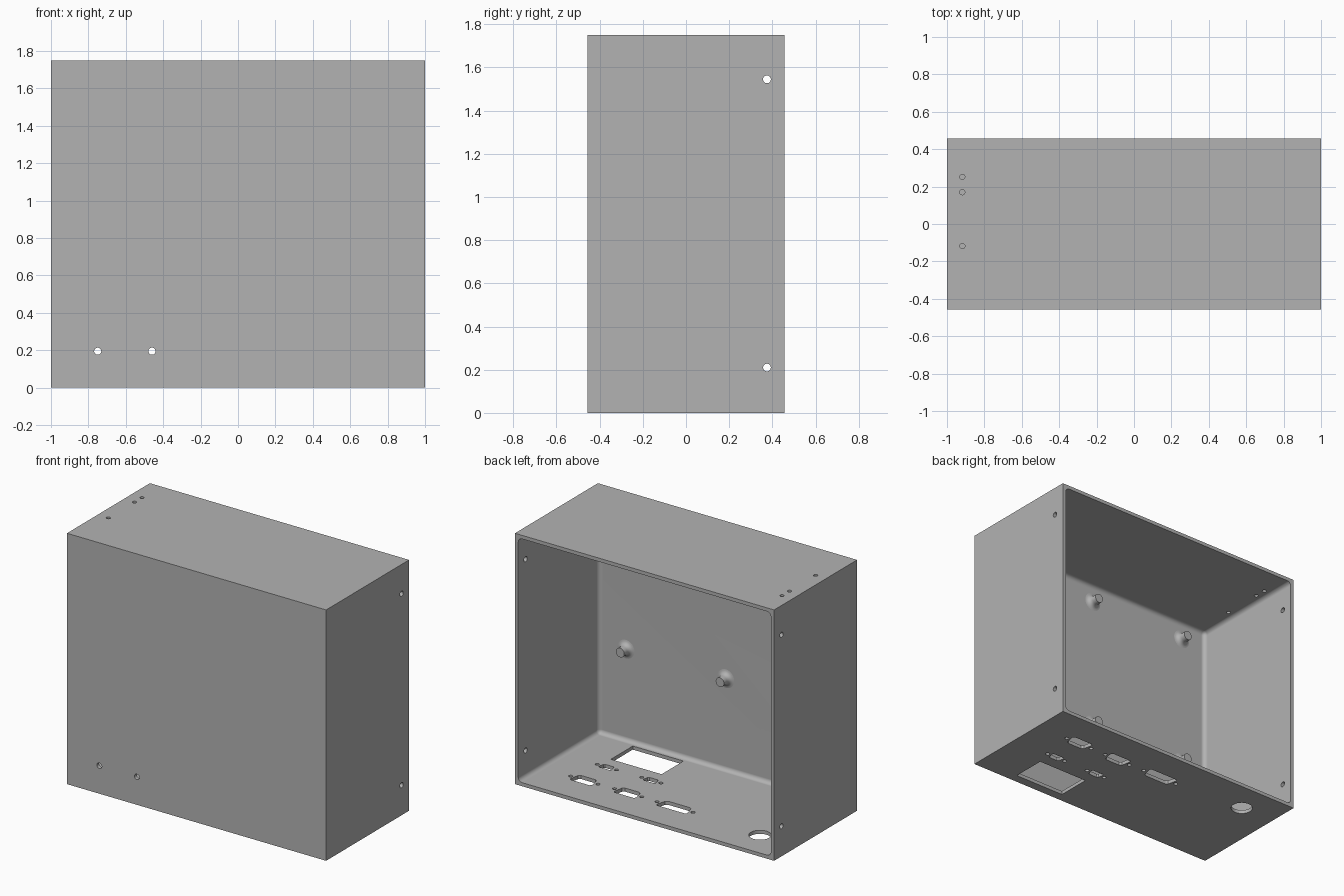
import bpy, bmesh
from math import cos, sin, pi
from mathutils import Matrix, Vector

if "Cube" in bpy.data.objects:
    bpy.data.objects.remove(bpy.data.objects["Cube"], do_unlink=True)

HALF_X, HALF_Y, HEIGHT, WALL, FILLET = 1.0, 0.457, 1.75, 0.025, 0.03

grey = bpy.data.materials.new("plain_grey")
grey.use_nodes = True
grey.diffuse_color = (0.45, 0.45, 0.45, 1)
grey.node_tree.nodes["Principled BSDF"].inputs["Base Color"].default_value = (0.45, 0.45, 0.45, 1)


def make_object(name, bm):
    bmesh.ops.recalc_face_normals(bm, faces=bm.faces)
    mesh = bpy.data.meshes.new(name)
    bm.to_mesh(mesh)
    bm.free()
    mesh.materials.append(grey)
    obj = bpy.data.objects.new(name, mesh)
    bpy.context.collection.objects.link(obj)
    return obj


def activate(obj):
    bpy.ops.object.select_all(action='DESELECT')
    obj.select_set(True)
    bpy.context.view_layer.objects.active = obj


def box(bm, lo, hi):
    lo, hi = Vector(lo), Vector(hi)
    matrix = Matrix.Translation((lo + hi) / 2) @ Matrix.Diagonal((*(hi - lo), 1))
    bmesh.ops.create_cube(bm, size=1, matrix=matrix)


def prism(bm, outline, axis, lo, hi):
    """Extrude a 2D outline along an axis."""
    place = {'X': lambda u, v, w: (w, u, v),
             'Y': lambda u, v, w: (u, w, v),
             'Z': lambda u, v, w: (u, v, w)}[axis]
    a = [bm.verts.new(place(u, v, lo)) for u, v in outline]
    b = [bm.verts.new(place(u, v, hi)) for u, v in outline]
    bm.faces.new(a)
    bm.faces.new(b[::-1])
    for i in range(len(a)):
        j = (i + 1) % len(a)
        bm.faces.new((a[i], b[i], b[j], a[j]))


def circle(u, v, r, n=24):
    return [(u + r * cos(2 * pi * i / n), v + r * sin(2 * pi * i / n)) for i in range(n)]


def d_outline(u, v, w, h):
    """D-shaped opening: a trapezoid with clipped corners."""
    c = h * 0.25
    right = [(w * 0.8 - c, -h), (w * 0.85, -h + c), (w, h - c), (w - c, h)]
    return [(u + x, v + y) for x, y in right] + [(u - x, v + y) for x, y in reversed(right)]


def cut(target, cutter):
    mod = target.modifiers.new("cut", 'BOOLEAN')
    mod.operation, mod.solver, mod.object = 'DIFFERENCE', 'EXACT', cutter
    activate(target)
    bpy.ops.object.modifier_apply(modifier=mod.name)
    bpy.data.objects.remove(cutter, do_unlink=True)


# Enclosure body
bm = bmesh.new()
box(bm, (-HALF_X, -HALF_Y, 0), (HALF_X, HALF_Y, HEIGHT))
enclosure = make_object("enclosure", bm)

# Cavity with rounded inner edges, open at the back
bm = bmesh.new()
box(bm, (-HALF_X + WALL, -HALF_Y + WALL, WALL),
    (HALF_X - WALL, HALF_Y + 0.2, HEIGHT - WALL))
inner = [e for e in bm.edges if any(v.co.y < 0 for v in e.verts)]
bmesh.ops.bevel(bm, geom=inner, offset=FILLET, segments=5, profile=0.5, affect='EDGES')
cut(enclosure, make_object("cavity_cutter", bm))

bm = bmesh.new()
# Holes in the front wall
for x in (-0.75, -0.46):
    prism(bm, circle(x, 0.195, 0.019), 'Y', -0.5, -0.38)
# Lid screw holes in both sides
for lo, hi in ((-1.1, -0.9), (0.9, 1.1)):
    for z in (0.21, 1.545):
        prism(bm, circle(0.375, z, 0.018), 'X', lo, hi)
# Holes in the top
for y in (0.252, 0.17, -0.118):
    prism(bm, circle(-0.918, y, 0.014), 'Z', 1.68, 1.8)
# Display window and round cable opening in the floor
box(bm, (0.295, -0.393, -0.1), (0.686, -0.152, 0.1))
prism(bm, circle(-0.736, 0.236, 0.071, 40), 'Z', -0.1, 0.1)
# Connector openings: x, y, half width, half height, screw offset
for x, y, w, h, s in ((0.645, 0.2, 0.083, 0.045, 0.105),
                      (0.31, 0.195, 0.083, 0.045, 0.105),
                      (-0.055, 0.2, 0.117, 0.045, 0.139),
                      (0.64, -0.042, 0.048, 0.027, 0.074),
                      (0.298, -0.042, 0.048, 0.027, 0.074)):
    prism(bm, d_outline(x, y, w, h), 'Z', -0.1, 0.1)
    for side in (-s, s):
        prism(bm, circle(x + side, y, 0.0135, 16), 'Z', -0.1, 0.1)
cut(enclosure, make_object("hole_cutter", bm))

activate(enclosure)
bpy.ops.object.shade_smooth_by_angle(angle=0.6)
normals = enclosure.modifiers.new("normals", 'WEIGHTED_NORMAL')
normals.keep_sharp = True

# Mounting pegs with flared bases on the inside of the front wall
PEG_R, FLARE, LENGTH, SIDES = 0.032, 0.033, 0.066, 24
profile = [(PEG_R + FLARE * (1 - sin(t * pi / 10)), FLARE * (1 - cos(t * pi / 10)))
           for t in range(6)] + [(PEG_R, LENGTH)]
for column, x in (("left", 0.765), ("middle", -0.005), ("right", -0.775)):
    for row, z in (("lower", 0.665), ("upper", 1.605)):
        bm = bmesh.new()
        rings = [[bm.verts.new((x + u, -HALF_Y + WALL + d, z + v))
                  for u, v in circle(0, 0, r, SIDES)] for r, d in profile]
        for a, b in zip(rings, rings[1:]):
            for i in range(SIDES):
                j = (i + 1) % SIDES
                bm.faces.new((a[i], a[j], b[j], b[i]))
        bm.faces.new(rings[0][::-1])
        bm.faces.new(rings[-1])
        peg = make_object(f"{row}_{column}_peg", bm)
        activate(peg)
        bpy.ops.object.shade_smooth_by_angle(angle=0.6)
